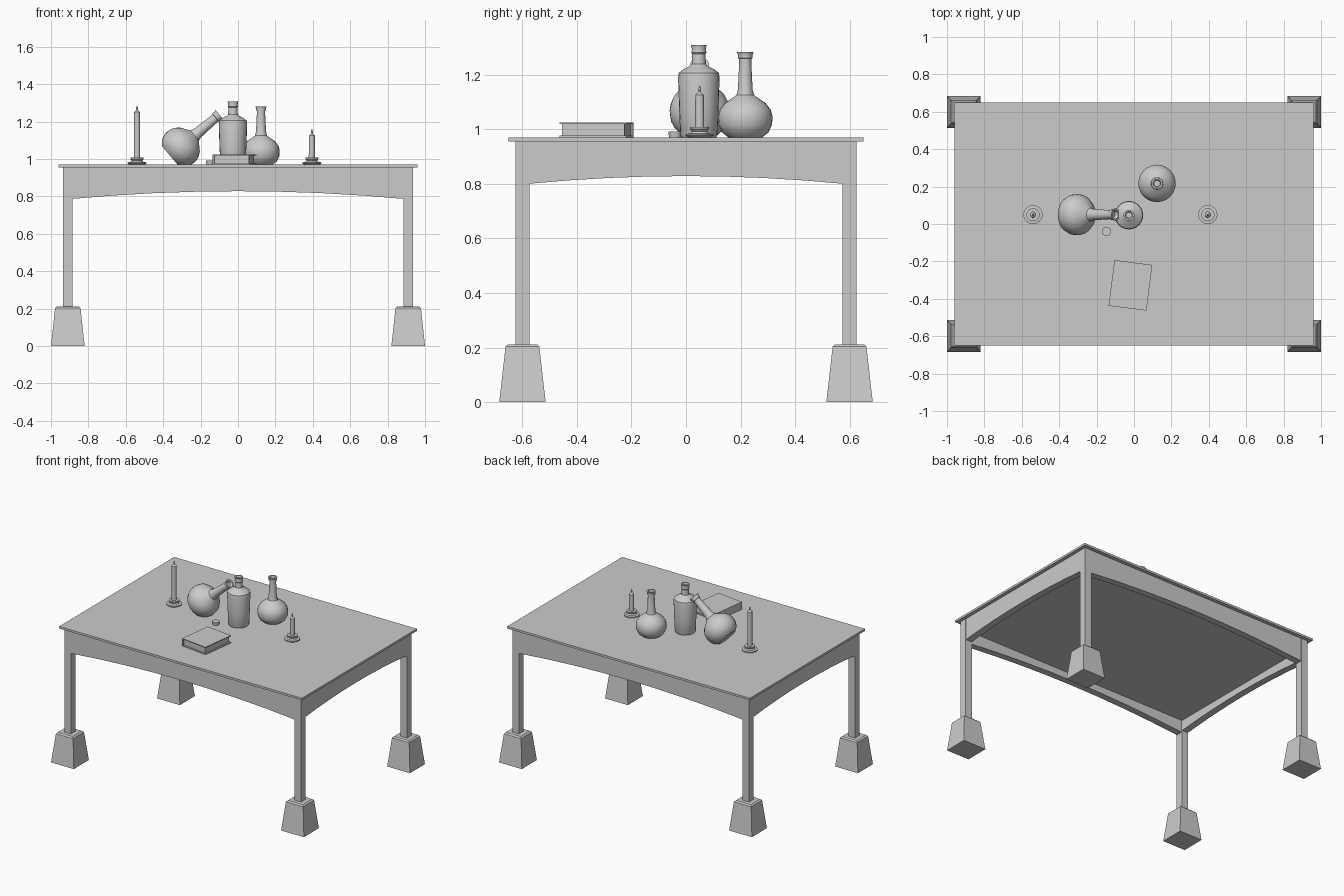
import bpy, bmesh
from math import cos, sin, pi, radians
from mathutils import Vector

if "Cube" in bpy.data.objects:
    bpy.data.objects.remove(bpy.data.objects["Cube"])

TOP = 0.97


def finish(name, bm, smooth=None):
    bmesh.ops.recalc_face_normals(bm, faces=bm.faces)
    me = bpy.data.meshes.new(name)
    bm.to_mesh(me)
    bm.free()
    ob = bpy.data.objects.new(name, me)
    bpy.context.collection.objects.link(ob)
    if smooth:
        bpy.ops.object.select_all(action='DESELECT')
        ob.select_set(True)
        bpy.context.view_layer.objects.active = ob
        bpy.ops.object.shade_smooth_by_angle(angle=radians(smooth))
    return ob


def loft(name, rings, smooth=None):
    """Join equal-length vertex rings and cap both ends."""
    bm = bmesh.new()
    vs = [[bm.verts.new(p) for p in r] for r in rings]
    n = len(vs[0])
    for a, b in zip(vs, vs[1:]):
        for i in range(n):
            j = (i + 1) % n
            bm.faces.new((a[i], a[j], b[j], b[i]))
    bm.faces.new(vs[0])
    bm.faces.new(vs[-1])
    return finish(name, bm, smooth)


def rect(cx, cy, hx, hy, z):
    return [(cx + sx * hx, cy + sy * hy, z)
            for sx, sy in ((-1, -1), (1, -1), (1, 1), (-1, 1))]


def box(name, cx, cy, hx, hy, z0, z1):
    return loft(name, [rect(cx, cy, hx, hy, z0), rect(cx, cy, hx, hy, z1)])


def lathe(name, profile, loc, n=24, smooth=35):
    ob = loft(name, [[(r * cos(2 * pi * i / n), r * sin(2 * pi * i / n), z)
                      for i in range(n)] for r, z in profile], smooth)
    ob.location = loc
    return ob


# Table top and the panel beneath it
box("table_top", 0, 0, 0.96, 0.65, 0.955, TOP)
box("under_panel", 0, 0, 0.89, 0.58, 0.875, 0.955)

# Legs with tapered block feet
for sx, side in ((-1, "left"), (1, "right")):
    for sy, end in ((-1, "front"), (1, "back")):
        cx, cy = sx * 0.91, sy * 0.599
        box(f"{end}_{side}_leg", cx, cy, 0.026, 0.026, 0.2, 0.955)
        loft(f"{end}_{side}_foot", [
            rect(cx, cy, 0.09, 0.085, 0),
            rect(cx, cy, 0.068, 0.062, 0.203),
            rect(cx, cy, 0.058, 0.053, 0.212)])


# Arched aprons
def apron(name, half, end_z, mid_z, axis, offset):
    inner = half - 0.05
    pts = [(-half, 0.955), (-half, end_z)]
    for i in range(9):
        t = -1 + i / 4
        pts.append((t * inner, mid_z - (mid_z - end_z) * t * t))
    pts += [(half, end_z), (half, 0.955)]
    rings = []
    for d in (-0.024, 0.024):
        rings.append([(a, offset + d, z) if axis == 'x' else (offset + d, a, z)
                      for a, z in pts])
    loft(name, rings)


for s, a, b in ((-1, "front", "left"), (1, "back", "right")):
    apron(a + "_apron", 0.935, 0.787, 0.828, 'x', s * 0.6)
    apron(b + "_apron", 0.625, 0.8, 0.828, 'y', s * 0.911)

# Candles in holders
for name, x, shoulder in (("tall", -0.54, 1.25), ("short", 0.395, 1.125)):
    lathe(name + "_candle_holder", [
        (0.042, 0), (0.051, 0.006), (0.051, 0.012), (0.034, 0.014), (0.028, 0.022),
        (0.035, 0.03), (0.035, 0.037), (0.018, 0.037)], (x, 0.05, TOP))
    h = shoulder - TOP
    lathe(name + "_candle", [
        (0.017, 0.012), (0.016, h), (0.009, h + 0.006), (0.003, h + 0.012),
        (0.006, h + 0.018), (0.001, h + 0.035)], (x, 0.05, TOP), 16)

# Round flasks, one upright and one tipped over
FLASK = [(0.062, 0), (0.085, 0.018), (0.098, 0.045), (0.1, 0.075), (0.094, 0.1),
         (0.075, 0.125), (0.05, 0.142), (0.032, 0.155), (0.027, 0.175),
         (0.022, 0.278), (0.022, 0.288), (0.027, 0.29), (0.026, 0.3),
         (0.031, 0.312), (0.021, 0.312), (0.017, 0.295)]
lathe("upright_flask", FLASK, (0.123, 0.217, TOP))
tipped = lathe("tipped_flask", [(r * 1.1, (z - 0.08) * 1.1) for r, z in FLASK],
               (-0.295, 0.05, 1.073))
tipped.rotation_euler = (0, radians(50), 0)

# Tall bottle
lathe("bottle", [
    (0.064, 0), (0.068, 0.008), (0.072, 0.1), (0.076, 0.22), (0.073, 0.236),
    (0.055, 0.25), (0.034, 0.26), (0.026, 0.268), (0.024, 0.305), (0.028, 0.31),
    (0.025, 0.322), (0.029, 0.338), (0.02, 0.338), (0.016, 0.325)],
    (-0.027, 0.047, TOP))

# Loose stopper
lathe("stopper", [(0.022, 0), (0.025, 0.022)], (-0.147, -0.04, TOP), 16)

# Closed book: covers, spine, pages
parts = [box("lower_cover", 0, 0, 0.102, 0.123, 0, 0.006),
         box("upper_cover", 0, 0, 0.102, 0.123, 0.048, 0.054),
         box("book_spine", -0.098, 0, 0.004, 0.123, 0.006, 0.048),
         box("book_pages", -0.002, 0, 0.094, 0.115, 0.006, 0.048)]
for p in parts:
    p.location = (-0.019, -0.328, TOP)
    p.rotation_euler = (0, 0, radians(-7.3))
